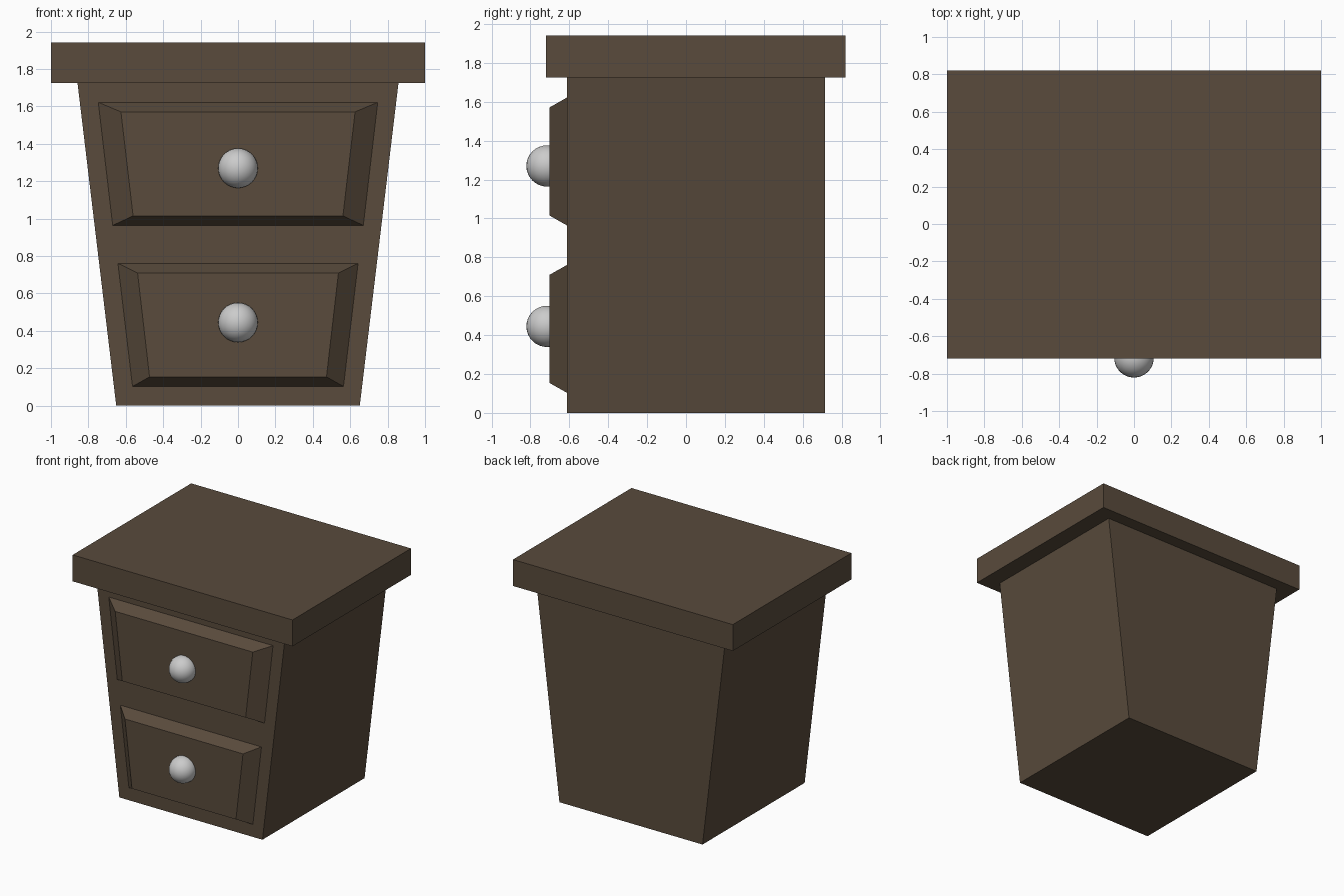
import bpy, bmesh
from mathutils import Matrix

if "Cube" in bpy.data.objects:
    bpy.data.objects.remove(bpy.data.objects["Cube"])

wood = bpy.data.materials.new("dark_wood")
wood.diffuse_color = (0.1, 0.07, 0.045, 1)
wood.use_nodes = True
wood.node_tree.nodes["Principled BSDF"].inputs["Base Color"].default_value = wood.diffuse_color


def finish(name, bm, mat=None):
    bmesh.ops.recalc_face_normals(bm, faces=bm.faces[:])
    me = bpy.data.meshes.new(name)
    bm.to_mesh(me)
    bm.free()
    ob = bpy.data.objects.new(name, me)
    bpy.context.collection.objects.link(ob)
    if mat:
        me.materials.append(mat)
    return ob


def trapezoid(bm, y, z0, z1, w0, w1):
    """Upright trapezoid loop: half widths w0 at the bottom, w1 at the top."""
    return [bm.verts.new(p) for p in
            ((-w0, y, z0), (w0, y, z0), (w1, y, z1), (-w1, y, z1))]


def loft(name, front, back, cap_back=True):
    """Solid between two trapezoids given as (y, z0, z1, w0, w1)."""
    bm = bmesh.new()
    f, b = trapezoid(bm, *front), trapezoid(bm, *back)
    bm.faces.new(f)
    if cap_back:
        bm.faces.new(b[::-1])
    for i in range(4):
        j = (i + 1) % 4
        bm.faces.new((f[i], b[i], b[j], f[j]))
    return finish(name, bm, wood)


FRONT, BACK, FACE = -0.612, 0.715, -0.702

# Tapered cabinet body and overhanging top
loft("cabinet_body", (FRONT, 0, 1.725, 0.651, 0.858), (BACK, 0, 1.725, 0.651, 0.858))
loft("table_top", (-0.72, 1.725, 1.942, 1, 1), (0.82, 1.725, 1.942, 1, 1))

# Bevelled drawer fronts, each with a round knob
drawers = {
    "upper": ((1.015, 1.571, 0.561, 0.626), (0.964, 1.622, 0.670, 0.747), 1.27),
    "lower": ((0.154, 0.710, 0.473, 0.537), (0.103, 0.761, 0.564, 0.642), 0.445),
}
for level, (inner, outer, knob_z) in drawers.items():
    loft(level + "_drawer", (FACE, *inner), (FRONT, *outer), cap_back=False)
    bm = bmesh.new()
    bmesh.ops.create_uvsphere(bm, u_segments=32, v_segments=16, radius=0.106,
                              matrix=Matrix.Translation((0, -0.715, knob_z)))
    for f in bm.faces:
        f.smooth = True
    finish(level + "_knob", bm)
